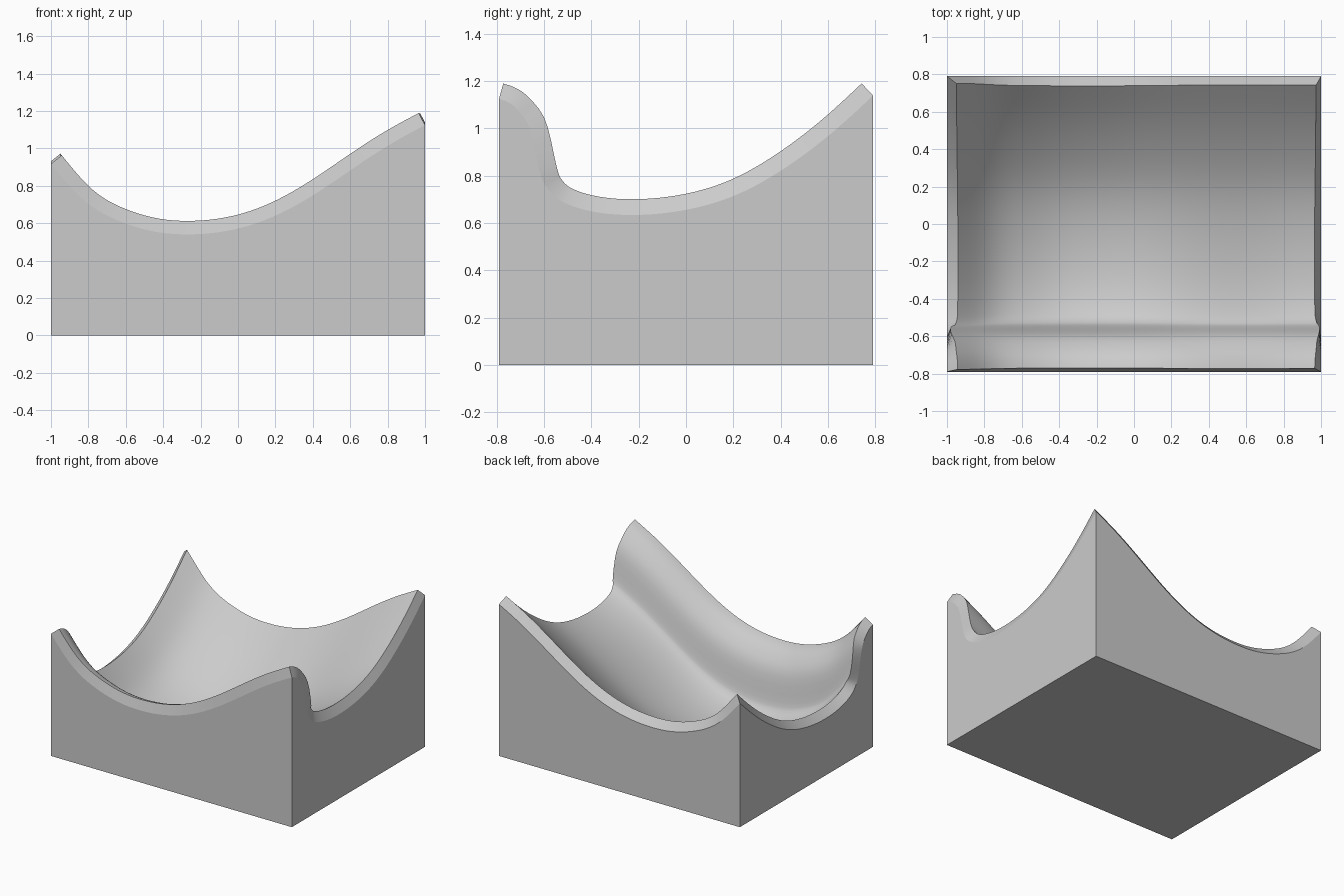
import bpy, bmesh
from mathutils import Vector

cube = bpy.data.objects.get("Cube")
if cube:
    bpy.data.objects.remove(cube, do_unlink=True)

HALF_X, HALF_Y, THICK = 1.0, 0.79, 0.075
NX, NY = 90, 130

# Sweep profiles of the lower sheet: height along x, and drop along y
ACROSS = [(-1, .917), (-.848, .744), (-.627, .608), (-.41, .549), (-.26, .54), (.019, .576),
          (.232, .655), (.44, .774), (.641, .91), (.838, 1.036), (1, 1.124)]
ALONG = [(-.79, 0), (-.738, -.022), (-.689, -.072), (-.654, -.145), (-.633, -.24),
         (-.617, -.311), (-.586, -.379), (-.506, -.442), (-.417, -.471), (-.2, -.49),
         (.013, -.466), (.229, -.398), (.44, -.277), (.646, -.118), (.79, .014)]


def spline(points):
    """Natural cubic spline; returns a function giving value and slope."""
    n = len(points)
    xs, zs = zip(*points)
    h = [xs[i + 1] - xs[i] for i in range(n - 1)]
    d = [(zs[i + 1] - zs[i]) / h[i] for i in range(n - 1)]
    c, r = [0.0] * n, [0.0] * n
    for i in range(1, n - 1):
        p = 2 * (h[i - 1] + h[i]) - h[i - 1] * c[i - 1]
        c[i] = h[i] / p
        r[i] = (6 * (d[i] - d[i - 1]) - h[i - 1] * r[i - 1]) / p
    m = [0.0] * n
    for i in range(n - 2, 0, -1):
        m[i] = r[i] - c[i] * m[i + 1]

    def evaluate(x):
        i = max(k for k in range(n - 1) if k == 0 or x >= xs[k])
        a, b = xs[i + 1] - x, x - xs[i]
        z = ((m[i] * a**3 + m[i + 1] * b**3) / (6 * h[i])
             + (zs[i] / h[i] - m[i] * h[i] / 6) * a
             + (zs[i + 1] / h[i] - m[i + 1] * h[i] / 6) * b)
        slope = ((m[i + 1] * b * b - m[i] * a * a) / (2 * h[i])
                 + d[i] - (m[i + 1] - m[i]) * h[i] / 6)
        return z, slope
    return evaluate


across, along = spline(ACROSS), spline(ALONG)
bm = bmesh.new()

# Top surface: the lower sheet pushed out along its normals
lower, top = {}, {}
for i in range(NX + 1):
    x = HALF_X * (2 * i / NX - 1)
    zx, sx = across(x)
    for j in range(NY + 1):
        y = HALF_Y * (2 * j / NY - 1)
        zy, sy = along(y)
        lower[i, j] = Vector((x, y, zx + zy))
        normal = Vector((-sx, -sy, 1)).normalized()
        top[i, j] = bm.verts.new(lower[i, j] + normal * THICK)
for i in range(NX):
    for j in range(NY):
        bm.faces.new((top[i, j], top[i + 1, j], top[i + 1, j + 1], top[i, j + 1])).smooth = True

# Slanted rim between the top surface and the walls, counter-clockwise
sides = [[(i, 0) for i in range(NX + 1)],
         [(NX, j) for j in range(NY + 1)],
         [(i, NY) for i in range(NX, -1, -1)],
         [(0, j) for j in range(NY, -1, -1)]]
rim = {k: bm.verts.new(lower[k]) for side in sides for k in side[:-1]}
for side in sides:
    for a, b in zip(side, side[1:]):
        bm.faces.new((rim[a], rim[b], top[b], top[a])).smooth = True
        for ring in (rim, top):
            bm.edges.get((ring[a], ring[b])).smooth = False
    corner = bm.edges.get((rim[side[0]], top[side[0]]))
    corner.smooth = False

# Flat walls and underside
feet = [bm.verts.new((lower[s[0]].x, lower[s[0]].y, 0)) for s in sides]
for n, side in enumerate(sides):
    bm.faces.new([feet[n], feet[(n + 1) % 4]] + [rim[k] for k in reversed(side)])
bm.faces.new(feet[::-1])

mesh = bpy.data.meshes.new("cradle_block")
bm.normal_update()
bm.to_mesh(mesh)
bm.free()
block = bpy.data.objects.new("cradle_block", mesh)
bpy.context.collection.objects.link(block)

# Plain grey material
grey = bpy.data.materials.new("light_grey")
grey.use_nodes = True
colour = (0.6, 0.6, 0.6, 1)
grey.diffuse_color = colour
grey.node_tree.nodes["Principled BSDF"].inputs["Base Color"].default_value = colour
mesh.materials.append(grey)
